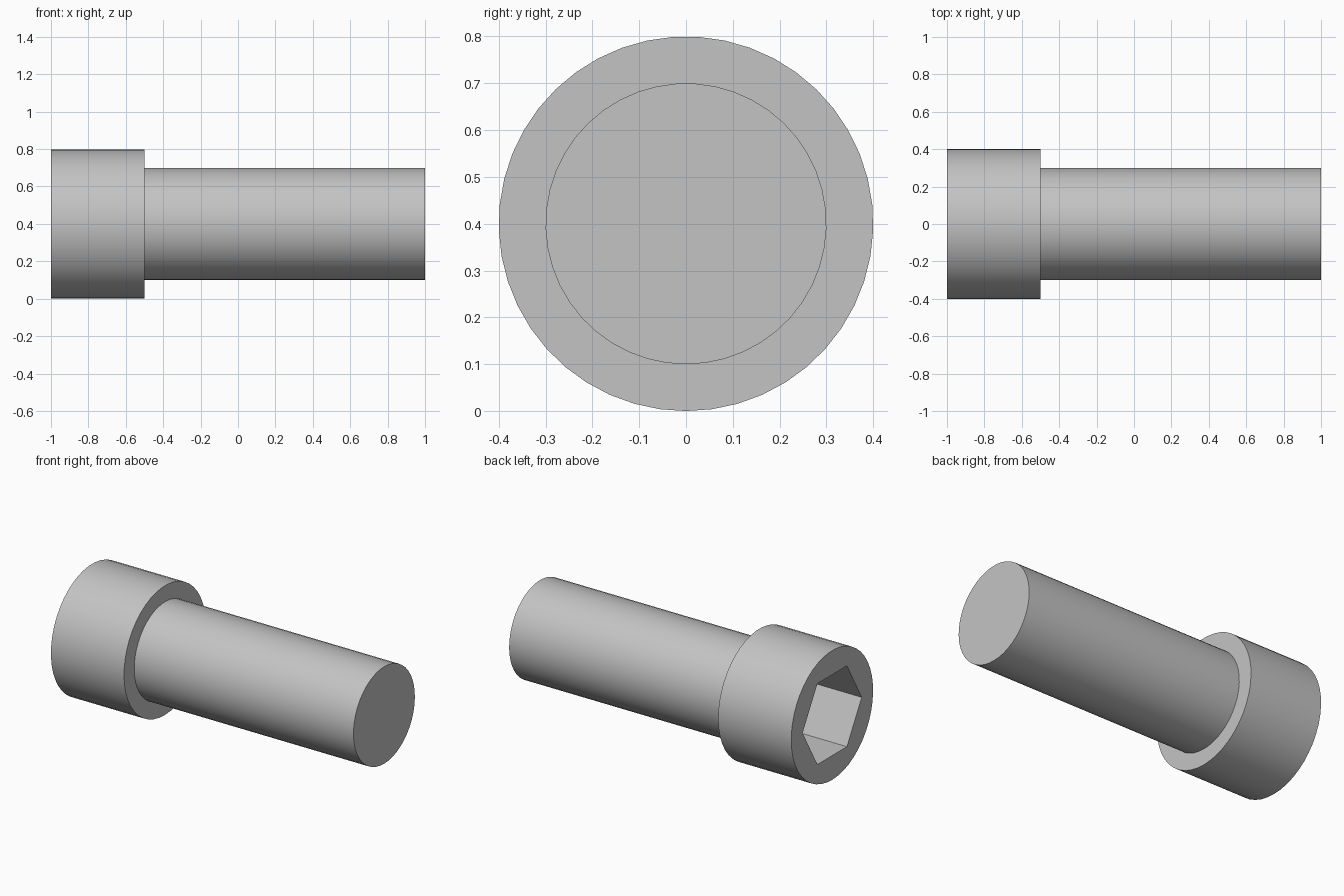
import bpy, bmesh, math
from mathutils import Vector

cube = bpy.data.objects.get("Cube")
if cube:
    bpy.data.objects.remove(cube, do_unlink=True)

AXIS_Z = 0.4
SIDES = 45

steel = bpy.data.materials.new("grey_steel")
steel.use_nodes = True
grey = (0.55, 0.55, 0.55, 1)
steel.diffuse_color = grey
steel.node_tree.nodes["Principled BSDF"].inputs["Base Color"].default_value = grey


def ring(bm, x, radius, sides, start):
    """Ring of vertices around the bolt's long axis."""
    angles = [start + math.tau * i / sides for i in range(sides)]
    return [bm.verts.new(Vector((x, radius * math.cos(a), AXIS_Z + radius * math.sin(a))))
            for a in angles]


def bridge(bm, a, b):
    n = len(a)
    for i in range(n):
        j = (i + 1) % n
        bm.faces.new((a[i], a[j], b[j], b[i]))


def ring_edges(bm, verts):
    n = len(verts)
    return [bm.edges.get((verts[i], verts[(i + 1) % n])) for i in range(n)]


bm = bmesh.new()
down = -math.pi / 2

# Head and shank: stepped outline with a shoulder
outline = [(-1, 0.4), (-0.5, 0.4), (-0.5, 0.3), (1, 0.3)]
rings = [ring(bm, x, r, SIDES, down) for x, r in outline]
for a, b in zip(rings, rings[1:]):
    bridge(bm, a, b)
bm.faces.new(rings[-1])

# Hexagonal socket, half a unit across its flats
hex_radius = 0.25 / math.cos(math.pi / 6)
mouth = ring(bm, -1, hex_radius, 6, 0)
floor = ring(bm, -0.65, hex_radius, 6, 0)
bridge(bm, mouth, floor)
bm.faces.new(floor)

# Front of the head, between the rim and the socket mouth
bmesh.ops.triangle_fill(bm, edges=ring_edges(bm, rings[0]) + ring_edges(bm, mouth),
                        use_beauty=True)
bmesh.ops.recalc_face_normals(bm, faces=bm.faces)

mesh = bpy.data.meshes.new("socket_bolt")
bm.to_mesh(mesh)
bm.free()
mesh.materials.append(steel)
bolt = bpy.data.objects.new("socket_bolt", mesh)
bpy.context.collection.objects.link(bolt)

# Smooth round sides, crisp rims and socket corners
bpy.ops.object.select_all(action='DESELECT')
bolt.select_set(True)
bpy.context.view_layer.objects.active = bolt
bpy.ops.object.shade_smooth_by_angle(angle=math.radians(30))
